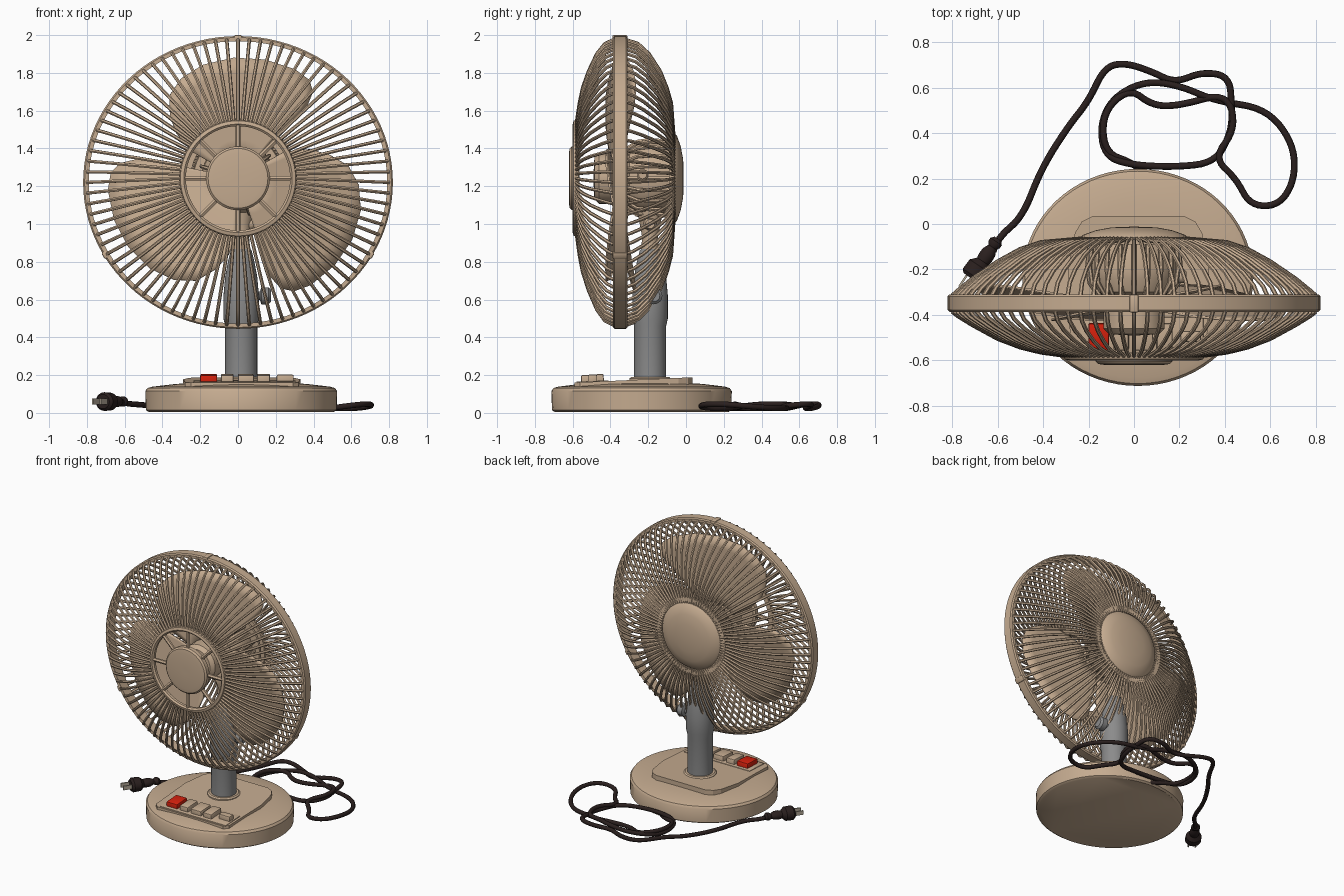
import bpy, bmesh, math
from math import sin, cos, tau, radians
from mathutils import Vector

if "Cube" in bpy.data.objects:
    bpy.data.objects.remove(bpy.data.objects["Cube"])


def material(name, rgb):
    m = bpy.data.materials.new(name)
    m.use_nodes = True
    m.diffuse_color = (*rgb, 1)
    b = m.node_tree.nodes["Principled BSDF"]
    b.inputs["Base Color"].default_value = (*rgb, 1)
    b.inputs["Roughness"].default_value = 0.6
    return m


BEIGE = material("beige plastic", (0.56, 0.41, 0.28))
GREY = material("grey metal", (0.26, 0.26, 0.26))
BLACK = material("black rubber", (0.023, 0.014, 0.013))
RED = material("red button", (0.68, 0.015, 0.004))
PRONG = material("plug metal", (0.48, 0.42, 0.33))


# Placement of polar coordinates: fan axis, pole axis and base axis
def fan(r, a, y):
    t = min(max((r - 0.3) / 0.5, 0), 1)
    return Vector((r * cos(a), y, 1.242 - 0.022 * t + r * (1 - 0.055 * t) * sin(a)))


def pole(r, a, z):
    return Vector((0.017 + r * cos(a), -0.19 + r * sin(a), z))


def base(r, a, z):
    return Vector((0.017 + r * cos(a), -0.235 + 0.94 * r * sin(a), z))


def select(ob):
    bpy.ops.object.select_all(action='DESELECT')
    ob.select_set(True)
    bpy.context.view_layer.objects.active = ob


def finish(name, bm, mat, smooth=True):
    bmesh.ops.recalc_face_normals(bm, faces=bm.faces)
    me = bpy.data.meshes.new(name)
    bm.to_mesh(me)
    bm.free()
    ob = bpy.data.objects.new(name, me)
    bpy.context.collection.objects.link(ob)
    me.materials.append(mat)
    if smooth:
        select(ob)
        bpy.ops.object.shade_smooth_by_angle(angle=radians(35))
    return ob


def lathe(name, profile, place, mat, n=48, closed=False):
    bm = bmesh.new()
    rings = [[bm.verts.new(place(r, tau * i / n, h)) for i in range(n)] for r, h in profile]
    pairs = list(zip(rings, rings[1:]))
    if closed:
        pairs.append((rings[-1], rings[0]))
    else:
        bm.faces.new(rings[0])
        bm.faces.new(rings[-1])
    for p, q in pairs:
        for i in range(n):
            j = (i + 1) % n
            bm.faces.new((p[i], p[j], q[j], q[i]))
    return finish(name, bm, mat)


def tubes(name, paths, radius, mat, smooth_path=False, res=1):
    cu = bpy.data.curves.new(name, 'CURVE')
    cu.dimensions = '3D'
    cu.bevel_depth = radius
    cu.bevel_resolution = res
    cu.use_fill_caps = True
    for path in paths:
        s = cu.splines.new('NURBS' if smooth_path else 'POLY')
        s.points.add(len(path) - 1)
        for p, co in zip(s.points, path):
            p.co = (*co, 1)
        if smooth_path:
            s.order_u, s.use_endpoint_u, s.resolution_u = 3, True, 6
    cu.materials.append(mat)
    ob = bpy.data.objects.new(name, cu)
    bpy.context.collection.objects.link(ob)
    select(ob)
    bpy.ops.object.convert(target='MESH')
    bpy.ops.object.shade_smooth_by_angle(angle=radians(50))


def box(name, centre, size, mat, bevel=0.008, turn=(0, 0, 0)):
    bm = bmesh.new()
    bmesh.ops.create_cube(bm, size=1)
    for v in bm.verts:
        v.co = Vector(a * b for a, b in zip(v.co, size))
    if bevel:
        bmesh.ops.bevel(bm, geom=bm.edges[:], offset=bevel, segments=2, affect='EDGES', profile=0.5)
    ob = finish(name, bm, mat)
    ob.location, ob.rotation_euler = centre, turn


# Base with domed top
lathe("base", [(0.49, 0.005), (0.505, 0.015), (0.508, 0.115), (0.497, 0.131), (0.47, 0.139),
               (0.34, 0.154), (0.1, 0.16)], base, BEIGE, 72)

# Raised control plate, gently sloping to the front
bm = bmesh.new()
outline = [(-0.25, -0.59), (0.29, -0.59), (0.32, -0.56), (0.33, -0.2), (0.3, -0.04), (0.27, 0.01),
           (0.22, 0.035), (-0.18, 0.035), (-0.23, 0.01), (-0.26, -0.04), (-0.29, -0.2), (-0.28, -0.56)]
face = bm.faces.new([bm.verts.new((x, y, 0.1)) for x, y in outline])
for v in bmesh.ops.extrude_face_region(bm, geom=[face])["geom"]:
    if isinstance(v, bmesh.types.BMVert):
        v.co.z = 0.16 + 0.045 * (v.co.y + 0.6)
finish("control_plate", bm, BEIGE, False)
box("button_tray", (0.035, -0.495, 0.165), (0.54, 0.17, 0.008), BEIGE, 0.002, (0.045, 0, 0))

# Push buttons: centre, width and material
BUTTONS = [("red_button", -0.155, 0.09, RED), ("low_button", -0.057, 0.068, BEIGE),
           ("middle_button", 0.042, 0.085, BEIGE), ("high_button", 0.135, 0.07, BEIGE)]
for name, x, width, mat in BUTTONS:
    box(name, (x, -0.495, 0.175), (width, 0.12, 0.056), mat, 0.008, (0.06, 0, 0))
box("timer_switch", (0.25, -0.495, 0.178), (0.09, 0.05, 0.05), BEIGE)

# Pole, neck and tilt bracket
lathe("pole_collar", [(0.11, 0.15), (0.11, 0.182), (0.1, 0.19)], pole, BEIGE, 32)
lathe("pole", [(0.085, 0.15), (0.085, 0.46), (0.094, 0.5), (0.094, 0.62), (0.085, 0.72),
               (0.07, 0.8), (0.055, 0.86), (0.04, 0.875)], pole, GREY, 32)
lathe("tilt_bracket", [(0.05, 0.84), (0.042, 0.93), (0.055, 1.0), (0.075, 1.1)], pole, BEIGE, 24)


def side_knob(name, x0, length, r, y, z, mat):
    def place(q, a, h):
        return Vector((x0 + h, y + q * cos(a), z + q * sin(a)))
    lathe(name, [(r * 0.5, 0), (r * 0.5, length * 0.3), (r, length * 0.4), (r, length * 0.85),
                 (r * 0.7, length)], place, mat, 16)


side_knob("neck_knob", 0.09, 0.085, 0.045, -0.17, 0.62, GREY)
side_knob("tilt_pivot", -0.05, 0.14, 0.035, -0.19, 1.0, BEIGE)
side_knob("motor_knob", 0.17, 0.06, 0.03, -0.23, 1.26, BEIGE)

# Motor housing, vent ribs and rear cap
lathe("motor", [(0.12, -0.32), (0.165, -0.3), (0.19, -0.24), (0.195, -0.19), (0.185, -0.12),
                (0.17, -0.05)], fan, BEIGE)
ribs = [[fan(r, tau * i / 20, y) for r, y in ((0.16, -0.31), (0.195, -0.26), (0.205, -0.19), (0.195, -0.08))]
        for i in range(20)]
tubes("motor_ribs", ribs, 0.01, BEIGE)
lathe("rear_cap", [(0.235, -0.085), (0.24, -0.065), (0.225, -0.048), (0.17, -0.028), (0.1, -0.015),
                   (0.02, -0.012)], fan, BEIGE)

# Three pitched blades and their hub
EDGE = [(48, 0.55), (51, 0.63), (56, 0.675), (64, 0.69), (78, 0.69), (92, 0.685), (106, 0.67),
        (118, 0.64), (128, 0.59), (136, 0.5), (143, 0.41), (150, 0.28)]
for k in range(3):
    bm = bmesh.new()
    rows = []
    for deg, rim in EDGE:
        row = []
        for s in range(7):
            r = 0.11 + (rim - 0.11) * s / 6
            y = -0.36 - 0.2 * r * sin(radians(deg - 97))
            row.append(bm.verts.new(fan(r, radians(deg + 120 * k), y)))
        rows.append(row)
    for p, q in zip(rows, rows[1:]):
        for s in range(6):
            bm.faces.new((p[s], p[s + 1], q[s + 1], q[s]))
    blade = finish(f"blade_{k + 1}", bm, BEIGE)
    solid = blade.modifiers.new("thickness", 'SOLIDIFY')
    solid.thickness, solid.offset = 0.01, 0
lathe("blade_hub", [(0.135, -0.32), (0.135, -0.46), (0.11, -0.485), (0.02, -0.49)], fan, BEIGE)

# Cage wires, fuller towards the top and bottom: radius, depth at the sides, extra depth above and below
WIRES = 84
FRONT = [(0.8, -0.385, 0), (0.775, -0.405, -0.025), (0.71, -0.445, -0.028), (0.6, -0.505, -0.012),
         (0.5, -0.543, -0.005), (0.41, -0.565, 0), (0.3, -0.58, 0)]
REAR = [(0.8, -0.315, 0), (0.775, -0.293, 0.04), (0.71, -0.24, 0.045), (0.6, -0.165, 0.03),
        (0.5, -0.11, 0.01), (0.41, -0.08, 0.003), (0.24, -0.065, 0)]
for name, shape in (("front_wires", FRONT), ("rear_wires", REAR)):
    angles = [tau * i / WIRES for i in range(WIRES)]
    tubes(name, [[fan(r, a, y + extra * sin(a) ** 2) for r, y, extra in shape] for a in angles], 0.0095, BEIGE)

# Cage rim, front ring, spokes and centre disc
lathe("cage_rim", [(0.79, -0.387), (0.812, -0.387), (0.82, -0.378), (0.82, -0.318), (0.812, -0.31),
                   (0.79, -0.31)], fan, BEIGE, 96, True)
lathe("front_ring", [(0.276, -0.57), (0.276, -0.59), (0.287, -0.6), (0.305, -0.595), (0.312, -0.57)],
      fan, BEIGE, 64, True)
lathe("rear_ring", [(0.25, -0.09), (0.25, -0.06), (0.28, -0.06), (0.28, -0.09)], fan, BEIGE, 64, True)
tubes("front_spokes", [[fan(r, tau * i / 8, -0.583) for r in (0.14, 0.29)] for i in range(8)], 0.014, BEIGE)
lathe("centre_disc", [(0.155, -0.565), (0.169, -0.575), (0.169, -0.605), (0.158, -0.616), (0.13, -0.62),
                      (0.02, -0.62)], fan, BEIGE)

# Rim clips
for i, deg in enumerate((90, 210, 330)):
    box(f"rim_clip_{i + 1}", fan(0.809, radians(deg), -0.35), (0.04, 0.08, 0.032), BEIGE, 0.008,
        (0, radians(90 - deg), 0))

# Power cord lying in loops behind the base
CORD = [(-.62, -.12), (-.6, -.06), (-.49, .03), (-.41, .24), (-.29, .43), (-.2, .54), (-.13, .69),
        (-.04, .71), (.08, .67), (.18, .62), (.3, .67), (.42, .65), (.43, .52), (.43, .41),
        (.36, .27), (.18, .25), (-.02, .26), (-.13, .3), (-.15, .44), (-.09, .56), (.05, .63),
        (.2, .61), (.36, .54), (.58, .51), (.7, .36), (.71, .2), (.64, .08), (.51, .08),
        (.45, .2), (.35, .29), (.45, .42), (.41, .58), (.2, .52), (.08, .52), (-.02, .6),
        (-.14, .49), (-.13, .31), (0, .27), (.08, .2)]
path = [(x, y, 0.035 + 0.014 * sin(i * 1.3)) for i, (x, y) in enumerate(CORD)]
path[0] = (*CORD[0], 0.06)
tubes("power_cord", [path], 0.015, BLACK, True, 2)

# Plug with strain relief and two prongs
start, way = Vector((-0.615, -0.09, 0.06)), Vector((-0.56, -0.83, 0)).normalized()
side = Vector((-way.y, way.x, 0))


def plug(r, a, h):
    return start + way * h + side * r * cos(a) + Vector((0, 0, r * 0.9 * sin(a)))


lathe("plug_body", [(0.018, -0.03), (0.03, -0.015), (0.03, 0.0), (0.02, 0.015), (0.032, 0.04),
                    (0.034, 0.07), (0.03, 0.09), (0.053, 0.115), (0.055, 0.165), (0.042, 0.18)],
      plug, BLACK, 20)
for name, s in (("prong_left", -1), ("prong_right", 1)):
    box(name, start + way * 0.205 + side * 0.024 * s, (0.07, 0.01, 0.03), PRONG, 0,
        (0, 0, math.atan2(way.y, way.x)))
